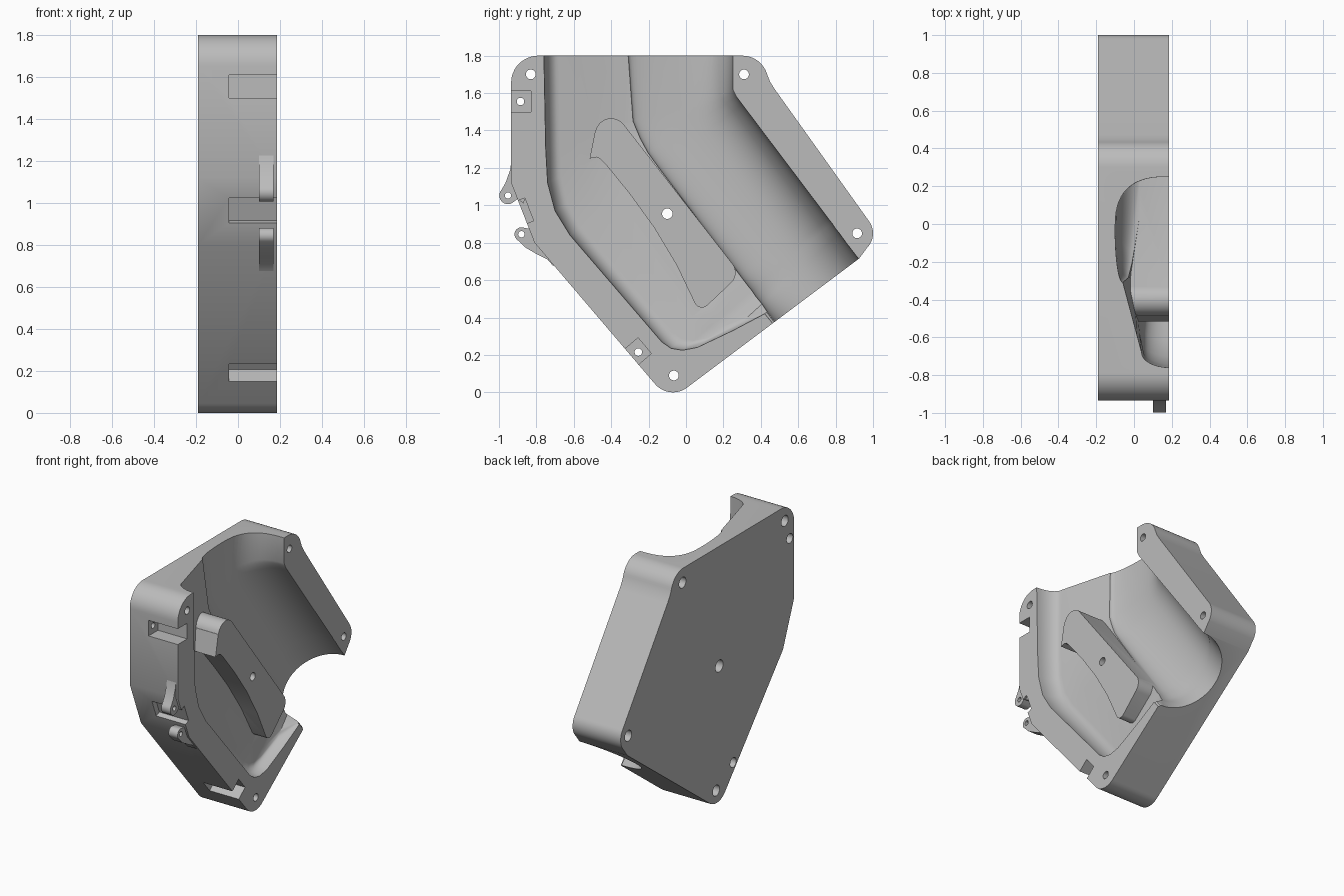
import bpy, bmesh
from math import cos, sin, radians, pi
from mathutils import Vector

if "Cube" in bpy.data.objects:
    bpy.data.objects.remove(bpy.data.objects["Cube"])

grey = bpy.data.materials.new("plain_grey")
grey.use_nodes = True
grey.diffuse_color = (0.5, 0.5, 0.5, 1)
grey.node_tree.nodes["Principled BSDF"].inputs["Base Color"].default_value = (0.5, 0.5, 0.5, 1)

BACK, RIM = -0.19, 0.185


def make(name, bm):
    bmesh.ops.recalc_face_normals(bm, faces=bm.faces)
    me = bpy.data.meshes.new(name)
    bm.to_mesh(me)
    bm.free()
    me.materials.append(grey)
    ob = bpy.data.objects.new(name, me)
    bpy.context.collection.objects.link(ob)
    return ob


def prism(name, pts, x0, x1):
    """Extrude a (y, z) outline along x."""
    bm = bmesh.new()
    low = [bm.verts.new((x0, y, z)) for y, z in pts]
    high = [bm.verts.new((x1, y, z)) for y, z in pts]
    bm.faces.new(low)
    bm.faces.new(high)
    n = len(pts)
    for i in range(n):
        j = (i + 1) % n
        bm.faces.new((low[i], low[j], high[j], high[i]))
    return make(name, bm)


def arc(y, z, r, a0, a1, n=12):
    angles = [radians(a0 + (a1 - a0) * i / n) for i in range(n + 1)]
    return [(y + r * cos(a), z + r * sin(a)) for a in angles]


def disc(y, z, r, n=32):
    return arc(y, z, r, 0, 360, n)[:-1]


def rect(y, z, along, across, d):
    """Rectangle whose long direction follows the vector d."""
    d = Vector(d).normalized()
    c, n = Vector((y, z)), Vector((-d.y, d.x))
    return [tuple(c + d * along * i + n * across * j)
            for i, j in ((-1, -1), (1, -1), (1, 1), (-1, 1))]


def combine(ob, other, op):
    other.hide_render = True
    mod = ob.modifiers.new("combine", 'BOOLEAN')
    mod.operation, mod.solver, mod.object = op, 'EXACT', other
    bpy.ops.object.select_all(action='DESELECT')
    bpy.context.view_layer.objects.active = ob
    ob.select_set(True)
    bpy.ops.object.modifier_apply(modifier=mod.name)
    bpy.data.objects.remove(other)


# Outer housing block
outline = (arc(-0.79, 1.655, 0.145, 180, 90) + arc(0.30, 1.66, 0.14, 90, 15)
           + [(0.45, 1.66), (0.475, 1.62)] + arc(0.89, 0.85, 0.11, 37, -45)
           + [(0.925, 0.715)] + arc(-0.07, 0.125, 0.125, -53, -140)
           + [(-0.81, 0.80), (-0.935, 1.12)])
housing = prism("housing", outline, BACK, RIM)


# Scooped duct: sections from right wall to left wall
def section(right, left, floor, rise, power, n=14):
    r, l = Vector(right), Vector(left)
    width = (l - r).length
    half, bottom, fillet = 0.28, -0.10, 0.08
    flat_end = max(width - fillet, 0.565)
    prof = [(0, 0.25)]
    for i in range(n + 1):
        t = pi / 2 * i / n
        prof.append((half * (1 - cos(t) ** (2 / power)),
                     RIM - (RIM - bottom) * sin(t) ** (2 / power)))
    for i in range(1, n + 1):
        t = pi / 2 * i / n
        prof.append((half + half * sin(t), bottom + (floor - bottom) * (1 - cos(t))))
    for i in range(1, 5):
        prof.append((0.56 + (flat_end - 0.56) * i / 4, floor + rise * i / 4))
    end = floor + rise
    for i in range(1, 9):
        t = pi / 2 * i / 8
        prof.append((flat_end + (width - flat_end) * sin(t),
                     end + (RIM - end) * (1 - cos(t))))
    prof.append((width, 0.25))
    d = (l - r).normalized()
    return [(x, *(r + d * s)) for s, x in prof]


stations = [
    ((0.25, 1.81), (-0.76, 1.81), -0.06, 0.10, 2.7),
    ((0.25, 1.62), (-0.75, 1.30), -0.03, 0.08, 2.6),
    ((0.26, 1.60), (-0.74, 1.12), -0.02, 0.07, 2.5),
    ((0.27, 1.58), (-0.70, 0.97), -0.01, 0.06, 2.4),
    ((0.30, 1.54), (-0.62, 0.84), 0.00, 0.05, 2.3),
    ((0.73, 0.97), (-0.13, 0.27), 0.07, 0.02, 2.1),
    ((0.76, 0.93), (-0.08, 0.235), 0.08, 0.02, 2.1),
    ((0.78, 0.905), (-0.02, 0.225), 0.08, 0.02, 2.1),
    ((0.80, 0.875), (0.06, 0.24), 0.09, 0.01, 2.0),
    ((0.82, 0.85), (0.25, 0.33), 0.10, 0.01, 2.0),
    ((0.86, 0.795), (0.42, 0.42), 0.16, 0.01, 2.0),
    ((0.98, 0.64), (0.52, 0.30), 0.18, 0.00, 2.0),
]
bm = bmesh.new()
rings = [[bm.verts.new(p) for p in section(*s)] for s in stations]
for a, b in zip(rings, rings[1:]):
    for i in range(len(a)):
        j = (i + 1) % len(a)
        bm.faces.new((a[i], a[j], b[j], b[i]))
bm.faces.new(rings[0])
bm.faces.new(rings[-1])
combine(housing, make("duct_cutter", bm), 'DIFFERENCE')

# Central guide island, flush with the rim
island = ([(-0.515, 1.25), (-0.485, 1.40)] + arc(-0.40, 1.38, 0.085, 165, 40)
          + arc(0.19, 0.64, 0.075, 38, -50) + arc(0.085, 0.495, 0.042, -50, -155, 6)
          + [(-0.05, 0.68), (-0.17, 0.88), (-0.30, 1.06), (-0.43, 1.22),
             (-0.46, 1.25), (-0.48, 1.257)])
combine(housing, prism("island", island, -0.15, RIM), 'UNION')

# Side pockets for nuts and latch
wall = (-0.646, 0.763)
for spot in (rect(-0.89, 1.555, 0.055, 0.06, (0, 1)),
             rect(-0.265, 0.212, 0.055, 0.058, wall),
             rect(-0.885, 0.96, 0.065, 0.05, (-0.125, 0.32))):
    combine(housing, prism("pocket_cutter", spot, -0.043, 0.25), 'DIFFERENCE')

# Screw holes with wider bores at the back
holes = [(-0.83, 1.70, 0.026, 0.038), (0.31, 1.70, 0.026, 0.038),
         (0.915, 0.85, 0.026, 0.038), (-0.065, 0.09, 0.026, 0.038),
         (-0.10, 0.955, 0.028, 0.042),
         (-0.885, 1.555, 0.02, 0.034), (-0.255, 0.215, 0.02, 0.034)]
for y, z, r, bore in holes:
    combine(housing, prism("hole_cutter", disc(y, z, r), -0.3, 0.3), 'DIFFERENCE')
    combine(housing, prism("bore_cutter", disc(y, z, bore), -0.3, -0.11), 'DIFFERENCE')

# Hinge lugs on the front edge
upper = ([(-0.90, 1.27), (-0.932, 1.25), (-0.94, 1.19), (-0.965, 1.12)]
         + arc(-0.952, 1.052, 0.046, 140, 300) + [(-0.90, 1.035), (-0.87, 1.01), (-0.85, 1.06)])
lower = ([(-0.82, 0.90), (-0.84, 0.875)] + arc(-0.88, 0.845, 0.037, 80, 235)
         + [(-0.86, 0.775), (-0.80, 0.74), (-0.74, 0.71), (-0.71, 0.675), (-0.69, 0.70)])
lugs = []
for name, pts, y, z in (("upper_lug", upper, -0.952, 1.052), ("lower_lug", lower, -0.88, 0.845)):
    lug = prism(name, pts, 0.10, 0.17)
    combine(lug, prism("pin_cutter", disc(y, z, 0.017, 20), 0, 0.3), 'DIFFERENCE')
    lugs.append(lug)

# Smooth curved walls, keep edges crisp
bpy.ops.object.select_all(action='DESELECT')
for ob in [housing] + lugs:
    ob.select_set(True)
bpy.context.view_layer.objects.active = housing
bpy.ops.object.shade_smooth_by_angle(angle=radians(30))
